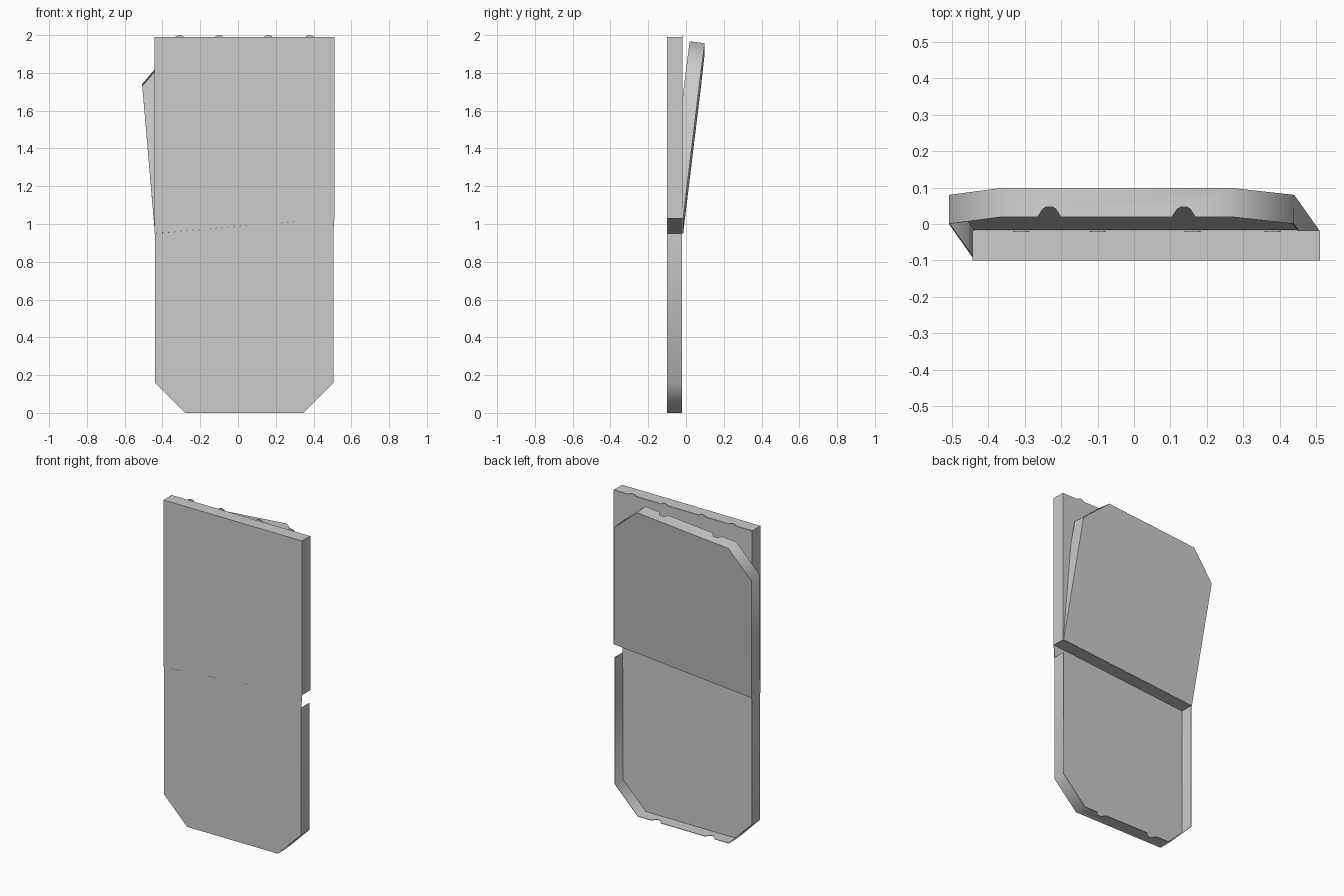
import bpy, bmesh, math
from mathutils import Matrix, Vector

if "Cube" in bpy.data.objects:
    bpy.data.objects.remove(bpy.data.objects["Cube"])

SHEET = 0.003      # wall thickness
DEPTH = 0.08       # rim depth


def finish(name, bm, outward, matrix=None):
    """Turn a sheet into a thin solid; outward is the y sign of the first face's outside."""
    bmesh.ops.remove_doubles(bm, verts=bm.verts, dist=1e-5)
    bmesh.ops.recalc_face_normals(bm, faces=bm.faces)
    bm.faces.ensure_lookup_table()
    if bm.faces[0].normal.y * outward < 0:
        bmesh.ops.reverse_faces(bm, faces=bm.faces)
    mesh = bpy.data.meshes.new(name)
    bm.to_mesh(mesh)
    bm.free()
    obj = bpy.data.objects.new(name, mesh)
    bpy.context.collection.objects.link(obj)
    if matrix:
        obj.matrix_world = matrix
    bpy.ops.object.select_all(action='DESELECT')
    obj.select_set(True)
    bpy.context.view_layer.objects.active = obj
    mod = obj.modifiers.new("thickness", 'SOLIDIFY')
    mod.thickness = SHEET
    mod.offset = -1
    bpy.ops.object.modifier_apply(modifier=mod.name)
    bpy.ops.object.shade_smooth_by_angle(angle=math.radians(50))
    return obj


def tray(name, outline, walls, y0, y1, outward, notch_edge=None, notches=(), matrix=None):
    """Flat panel with a rim on the listed edges; one rim edge may carry notches."""
    bm = bmesh.new()
    bm.faces.new([bm.verts.new((x, y0, z)) for x, z in outline])
    n = len(outline)
    for i in walls:
        a = Vector((outline[i][0], 0, outline[i][1]))
        b = Vector((outline[(i + 1) % n][0], 0, outline[(i + 1) % n][1]))
        d = (b - a).normalized()
        # rim profile in (distance along edge, y)
        prof = [(0, y0), (0, y1)]
        if i == notch_edge:
            cut = (y0 - y1) / abs(y0 - y1) * 0.027
            for t in notches:
                prof += [(t - 0.032, y1), (t - 0.018, y1 + cut * 0.8), (t - 0.009, y1 + cut),
                         (t + 0.009, y1 + cut), (t + 0.018, y1 + cut * 0.8), (t + 0.032, y1)]
        length = (b - a).length
        prof += [(length, y1), (length, y0)]
        bm.faces.new([bm.verts.new((a.x + d.x * s, y, a.z + d.z * s)) for s, y in prof])
    return finish(name, bm, outward, matrix)


# lower half: open tray with chamfered bottom corners
tray("lower_tray",
     [(-0.44, 0.95), (-0.44, 0.16), (-0.28, 0), (0.345, 0), (0.505, 0.16), (0.505, 0.95), (0.51, 1.03)],
     range(5), -0.1, -0.1 + DEPTH, -1, 2, (0.13, 0.50))

# upper half: rectangular tray with a slanted hinge wall
tray("upper_tray",
     [(0.51, 1.03), (0.51, 1.99), (-0.443, 1.99), (-0.443, 0.95)],
     range(4), -0.1, -0.1 + DEPTH, -1)

# plate closing the upper tray, with small rounded tabs on its top edge
outline = [(-0.443, 1.988), (-0.443, 0.95), (0.51, 1.03), (0.51, 1.988)]
for c in (0.38, 0.16, -0.10, -0.31):
    outline += [(c + 0.022 * math.cos(k * math.pi / 6), 1.988 + 0.012 * math.sin(k * math.pi / 6))
                for k in range(7)]
bm = bmesh.new()
bm.faces.new([bm.verts.new((x, -0.018, z)) for x, z in outline])
finish("back_plate", bm, 1)

# tilted flap hinged on the slanted fold, open toward the plate
hinge = (Matrix.Translation((-0.44, -0.015, 0.95))
         @ Matrix.Rotation(math.radians(-4.9), 4, 'Y')
         @ Matrix.Rotation(math.radians(-6.9), 4, 'X'))
tray("flap",
     [(0, 0), (0, 0.79), (0.16, 0.95), (0.79, 0.95), (0.95, 0.79), (0.95, 0)],
     range(5), 0, -DEPTH, 1, 2, (0.13, 0.50), hinge)
